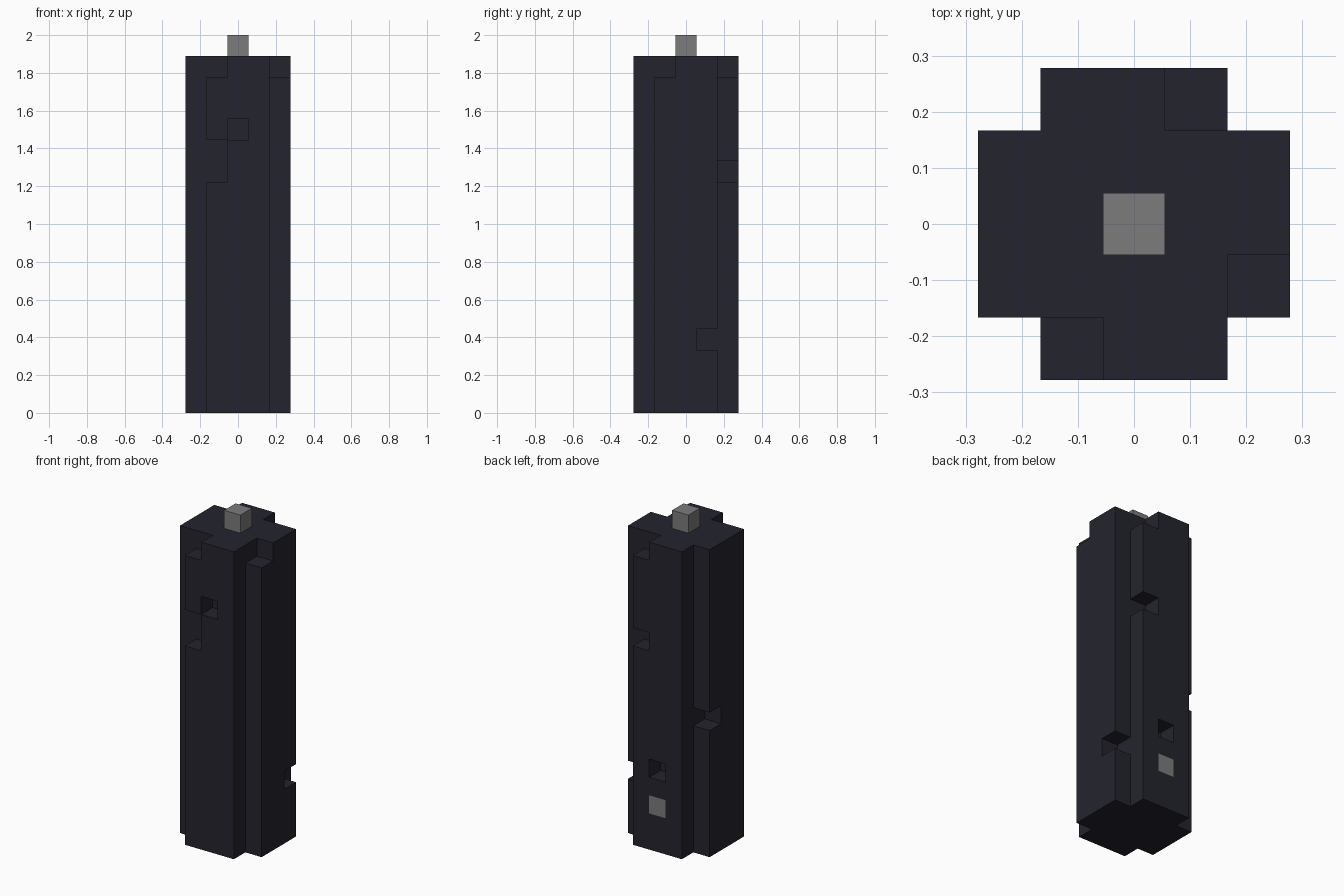
import bpy
import bmesh
from mathutils import Vector

if "Cube" in bpy.data.objects:
    bpy.data.objects.remove(bpy.data.objects["Cube"], do_unlink=True)

U = 2 / 18          # edge of one block
HEIGHT = 17         # body height in blocks


def make_material(name, rgb):
    mat = bpy.data.materials.new(name)
    mat.use_nodes = True
    mat.diffuse_color = (*rgb, 1)
    mat.node_tree.nodes["Principled BSDF"].inputs["Base Color"].default_value = (*rgb, 1)
    return mat


charcoal = make_material("charcoal", (0.0175, 0.0175, 0.027))
grey = make_material("grey", (0.2, 0.2, 0.2))

AXES = [Vector(a) for a in ((1, 0, 0), (0, 1, 0), (0, 0, 1))]


def block_shell(name, cells, materials, accents=()):
    """Outer skin of a set of unit blocks; accent blocks use the second material."""
    bm = bmesh.new()
    for cell in cells:
        centre = Vector(cell) + Vector((0, 0, 0.5))
        for i, axis in enumerate(AXES):
            side, up = AXES[(i + 1) % 3] / 2, AXES[(i + 2) % 3] / 2
            for sign in (1, -1):
                n = axis * sign
                if tuple(int(c + d) for c, d in zip(cell, n)) in cells:
                    continue
                mid, s = centre + n / 2, side * sign
                ring = (-s - up, s - up, s + up, up - s)
                face = bm.faces.new([bm.verts.new((mid + o) * U) for o in ring])
                face.material_index = int(cell in accents)
    bmesh.ops.remove_doubles(bm, verts=bm.verts, dist=U / 100)
    mesh = bpy.data.meshes.new(name)
    bm.to_mesh(mesh)
    bm.free()
    for mat in materials:
        mesh.materials.append(mat)
    obj = bpy.data.objects.new(name, mesh)
    bpy.context.collection.objects.link(obj)
    return obj


# Plus-shaped column with the four corners left out
column = {(x, y, z) for x in range(-2, 3) for y in range(-2, 3)
          for z in range(HEIGHT) if abs(x) + abs(y) < 4}

# Chips missing from the surface
front_chips = {(-1, -2, 16), (0, -2, 13), (-1, -2, 12), (-1, -2, 11)}
left_chips = {(2, -1, 16), (2, 1, 3)}
back_chips = {(1, 2, 16), (1, 2, 11), (0, 2, 4)}
right_chips = {(-2, 1, 7)}
column -= front_chips | left_chips | back_chips | right_chips

# Body with one grey block set flush in the back
block_shell("body", column, [charcoal, grey], accents={(0, 2, 2)})

# Small peg on top
block_shell("top_peg", {(0, 0, HEIGHT)}, [grey])
